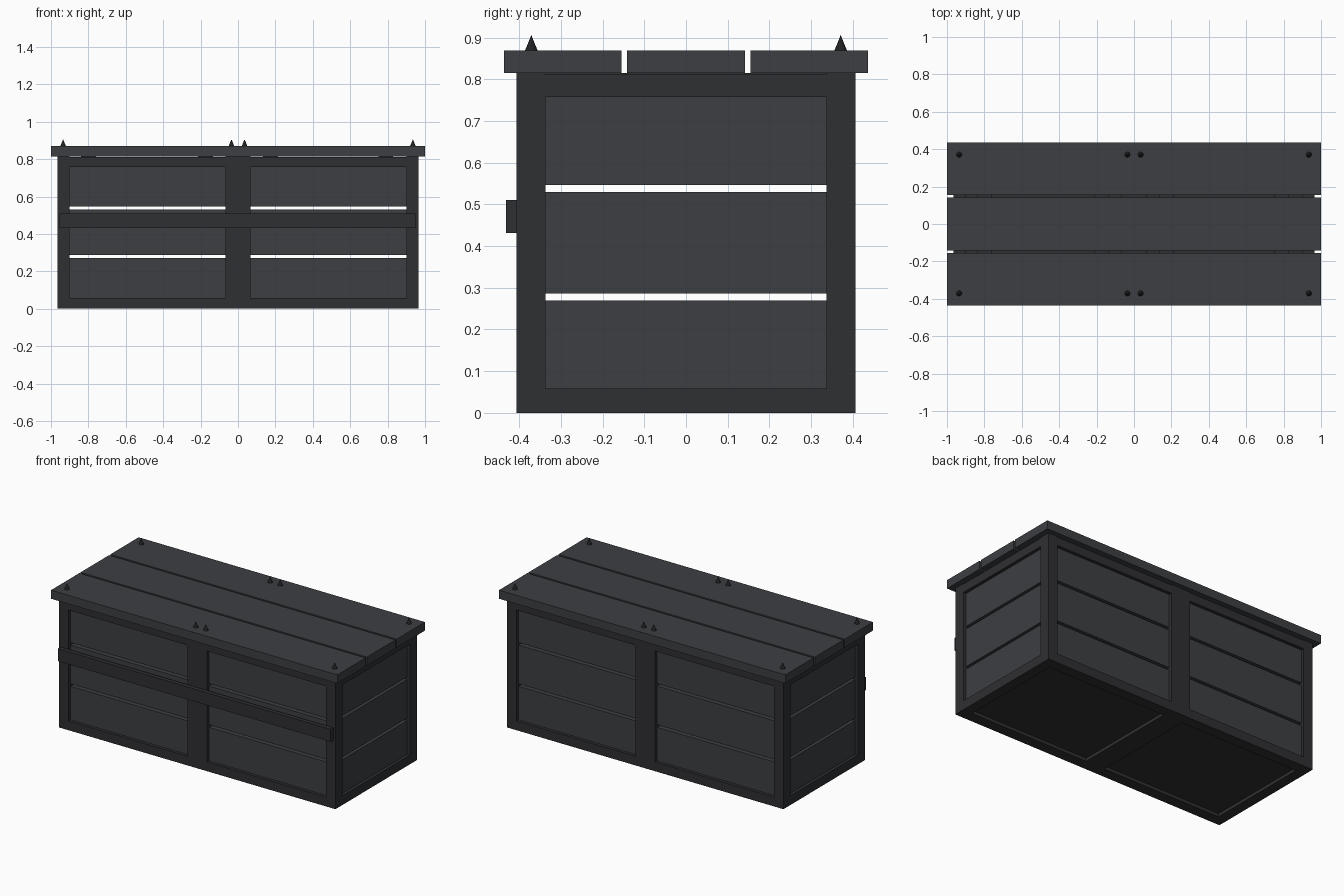
import bpy, bmesh
from mathutils import Vector

if "Cube" in bpy.data.objects:
    bpy.data.objects.remove(bpy.data.objects["Cube"])


def material(name, rgb):
    m = bpy.data.materials.new(name)
    m.diffuse_color = (*rgb, 1)
    m.use_nodes = True
    m.node_tree.nodes["Principled BSDF"].inputs["Base Color"].default_value = m.diffuse_color
    return m


PLANK = material("plank_slate", (0.045, 0.049, 0.055))
FRAME = material("frame_charcoal", (0.028, 0.029, 0.032))
STUD = material("stud_black", (0.015, 0.015, 0.017))


def box(name, x, y, z, mat):
    """Box from (min, max) ranges on each axis."""
    bm = bmesh.new()
    bmesh.ops.create_cube(bm, size=1)
    for v in bm.verts:
        v.co = Vector(r[0] if c < 0 else r[1] for c, r in zip(v.co, (x, y, z)))
    me = bpy.data.meshes.new(name)
    bm.to_mesh(me)
    bm.free()
    me.materials.append(mat)
    ob = bpy.data.objects.new(name, me)
    bpy.context.collection.objects.link(ob)
    return ob


def span(s, a, b):
    """Range a..b mirrored by sign s."""
    return (a, b) if s > 0 else (-b, -a)


X, Y = 0.965, 0.406          # outer half sizes of the frame
XI, YI = 0.90, 0.337         # inner half sizes
Z0, Z1, TOP = 0.058, 0.758, 0.811
REC, THICK = 0.02, 0.03      # panel recess and board thickness

# Corner posts and middle posts
for sy in (-1, 1):
    for sx in (-1, 1):
        box("corner_post", span(sx, XI, X), span(sy, YI, Y), (0, 0.816), FRAME)
    box("middle_post", (-0.067, 0.067), span(sy, YI, Y), (0, 0.816), FRAME)

# Bottom and top rails
for name, z in (("bottom_rail", (0, Z0)), ("top_rail", (Z1, TOP))):
    for s in (-1, 1):
        for sx in (-1, 1):
            box(name + "_long", span(sx, 0.067, XI), span(s, YI, Y), z, FRAME)
        box(name + "_end", span(s, XI, X), (-YI, YI), z, FRAME)
    box(name + "_middle", (-0.067, 0.067), (-YI, YI), z, FRAME)

# Wall boards, three per side with open gaps between them
for z in ((0.05, 0.27), (0.286, 0.53), (0.546, 0.766)):
    for s in (-1, 1):
        box("wall_board_long", (-XI - 0.01, XI + 0.01), span(s, Y - REC - THICK, Y - REC), z, PLANK)
        box("wall_board_end", span(s, X - REC - THICK, X - REC), (-YI - 0.01, YI + 0.01), z, PLANK)

# Floor panel
box("floor_panel", (-XI - 0.01, XI + 0.01), (-YI - 0.01, YI + 0.01), (REC, REC + THICK), FRAME)

# Lid boards and the battens beneath them
for y in ((-0.437, -0.155), (-0.142, 0.142), (0.155, 0.437)):
    box("lid_board", (-1, 1), y, (0.815, 0.869), PLANK)
for x in (-0.80, -0.175, 0.175, 0.79):
    box("lid_batten", (x - 0.04, x + 0.04), (-YI, YI), (0.79, 0.8155), FRAME)

# Front strip
box("front_strip", (-0.955, 0.95), (-0.432, -0.405), (0.431, 0.51), FRAME)

# Pointed studs on the lid
for x in (-0.935, -0.035, 0.035, 0.935):
    for y in (-0.371, 0.371):
        bpy.ops.mesh.primitive_cone_add(vertices=12, radius1=0.0155, depth=0.038,
                                        location=(x, y, 0.887))
        ob = bpy.context.object
        ob.name = "lid_stud"
        ob.data.materials.append(STUD)
